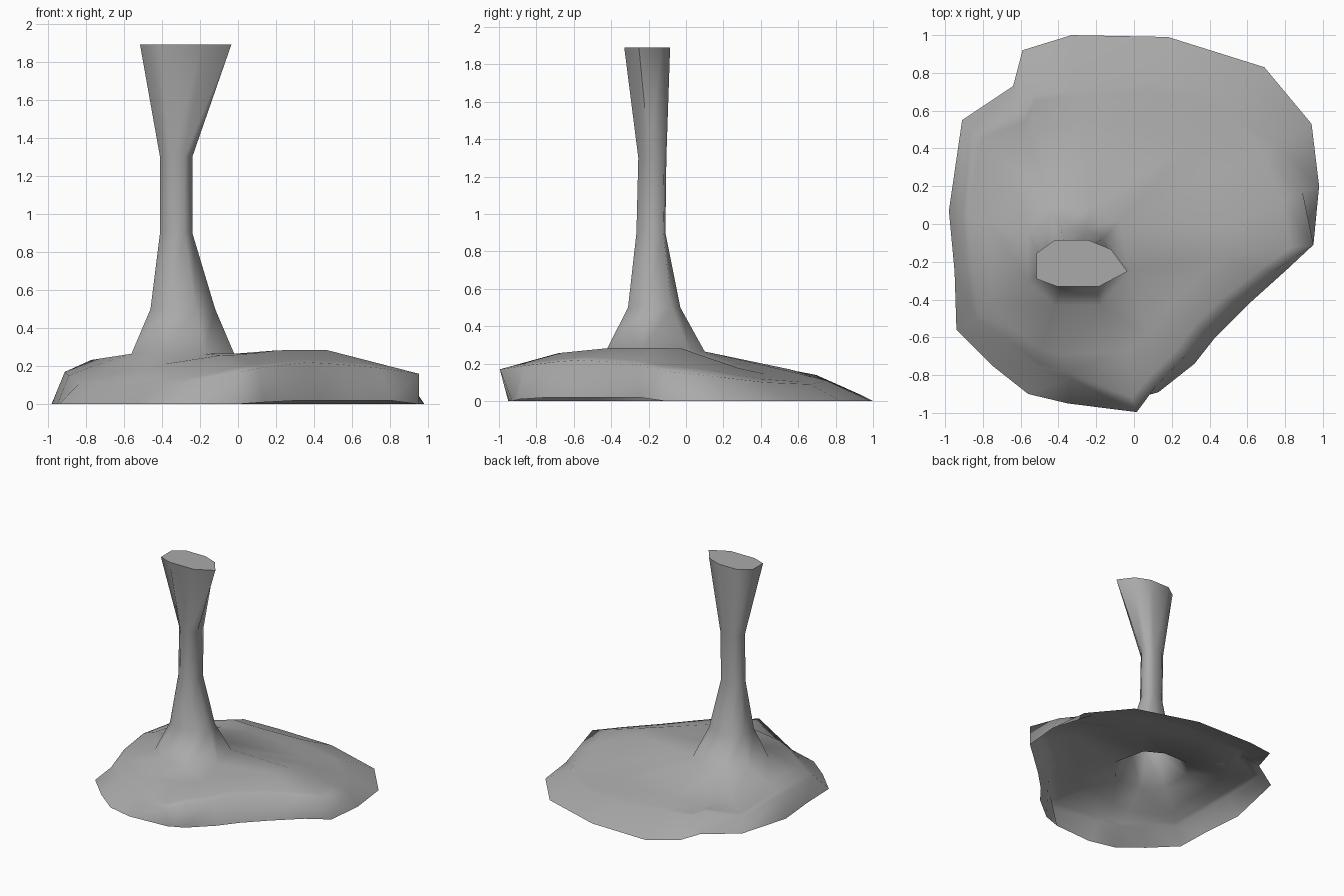
import bpy
import bmesh
import math
from mathutils import Vector

default_cube = bpy.data.objects.get("Cube")
if default_cube:
    bpy.data.objects.remove(default_cube, do_unlink=True)

# One plain grey material
grey = bpy.data.materials.new("plain_grey")
grey.use_nodes = True
grey_value = (0.4, 0.4, 0.4, 1)
grey.diffuse_color = grey_value
shader = grey.node_tree.nodes["Principled BSDF"]
shader.inputs["Base Color"].default_value = grey_value
shader.inputs["Roughness"].default_value = 0.7

# Eight-sided stem sections, inside a unit square, anticlockwise
TOP_SECTION = [(0, .16), (.22, 0), (.69, 0), (1, .32),
               (.82, .8), (.57, 1), (.2, 1), (0, .72)]
NECK_SECTION = [(0, .37), (.31, 0), (.75, 0), (1, .4),
                (1, .92), (.7, 1), (.25, 1), (0, .75)]

# Stem rings from the foot up: neck share, height, left, right, front, back
STEM_RINGS = [(.4, .265, -.56, -.02, -.43, .1), (.3, .5, -.46, -.12, -.31, -.03),
              (1, .9, -.41, -.24, -.265, -.11), (1, 1.3, -.41, -.24, -.255, -.105),
              (0, 1.89, -.515, -.035, -.33, -.085)]

# Mound rim, anticlockwise: x, y, z, inset of the shoulder, shoulder height
RIM = [(-.94, -.56, 0, .16, .11), (-.75, -.75, 0, .2, .11),
       (-.56, -.9, 0, .2, .1), (-.35, -.95, 0, .18, .11),
       (-.01, -.93, 0, -.09, .17), (.13, -.89, .01, .04, .19),
       (.32, -.74, .02, .08, .21), (.43, -.6, .02, .09, .22),
       (.6, -.43, .02, .08, .21), (.8, -.25, .02, .05, .19),
       (.95, -.11, 0, 0, .16), (.98, .2, 0, .07, .13),
       (.94, .53, 0, .15, .1), (.69, .83, 0, .16, .09),
       (.18, .99, 0, .2, .11), (-.33, 1, 0, .25, .13),
       (-.59, .92, .04, .2, .14), (-.64, .73, .03, .15, .16),
       (-.91, .55, .04, .08, .14), (-.98, .07, 0, .1, .17),
       (-.95, -.25, 0, .09, .15)]
STEM_CENTRE = Vector((-.28, -.2, 0))


def join_rings(bm, outer, inner):
    """Skin two closed rings of equal length."""
    for i in range(len(outer)):
        bm.faces.new([outer[i - 1], outer[i], inner[i], inner[i - 1]])


def join_to_foot(bm, outer, foot, matching):
    """Skin a ring to the stem foot; matching[i] is the foot corner of outer[i]."""
    for i in range(len(outer)):
        start, end = matching[i - 1], matching[i]
        span = (end - start) % len(foot)
        chain = [foot[(start + step) % len(foot)] for step in range(span + 1)]
        bm.faces.new([outer[i - 1], outer[i]] + chain[::-1])


def stem_ring(bm, neck_share, height, left, right, front, back):
    """A ring between the two sections, fitted to the given bounds."""
    ring = []
    for top, neck in zip(TOP_SECTION, NECK_SECTION):
        u, v = Vector(top).lerp(Vector(neck), neck_share)
        ring.append(bm.verts.new((left + u * (right - left),
                                  front + v * (back - front), height)))
    return ring


def crown_height(x, y):
    """Height of the mound top, falling to the back, left and front left."""
    back = .3 * min(max(0, y), .38) + .08 * max(0, x + y - .4)
    left = .13 * max(0, -x - .4)
    front = .1 * max(0, -y - .4) + .2 * max(0, -x - y - .85)
    return .285 - back - left - front


def angle_gap(point, vert):
    a = (point - STEM_CENTRE).to_2d()
    b = (vert.co - STEM_CENTRE).to_2d()
    return abs(a.angle_signed(b))


bm = bmesh.new()

# Flared stem
stem = [stem_ring(bm, *row) for row in STEM_RINGS]
for lower, upper in zip(stem, stem[1:]):
    join_rings(bm, lower, upper)
bm.faces.new(stem[-1])

# Hollow mound spreading out from the stem foot
foot = stem[0]
mound = [[], [], [], []]
nearest = []
for x, y, z, inset, height in RIM:
    edge = Vector((x, y, z))
    match = min(range(len(foot)), key=lambda j: angle_gap(edge, foot[j]))
    nearest.append(match)
    shoulder = edge.lerp(STEM_CENTRE, inset)
    shoulder.z = height
    crown = edge.lerp(foot[match].co, .5)
    crown.z = crown_height(crown.x, crown.y)
    shelf = shoulder.lerp(crown, .25)
    for ring, point in zip(mound, (edge, shoulder, shelf, crown)):
        ring.append(bm.verts.new(point))

for outer, inner in zip(mound, mound[1:]):
    join_rings(bm, outer, inner)
join_to_foot(bm, mound[-1], foot, nearest)

bmesh.ops.recalc_face_normals(bm, faces=bm.faces)
mesh = bpy.data.meshes.new("stem_on_mound")
bm.to_mesh(mesh)
bm.free()
mesh.materials.append(grey)
body = bpy.data.objects.new("stem_on_mound", mesh)
bpy.context.collection.objects.link(body)

# Smooth sides with a crisp top
bpy.ops.object.select_all(action='DESELECT')
body.select_set(True)
bpy.context.view_layer.objects.active = body
bpy.ops.object.shade_smooth_by_angle(angle=math.radians(75))
